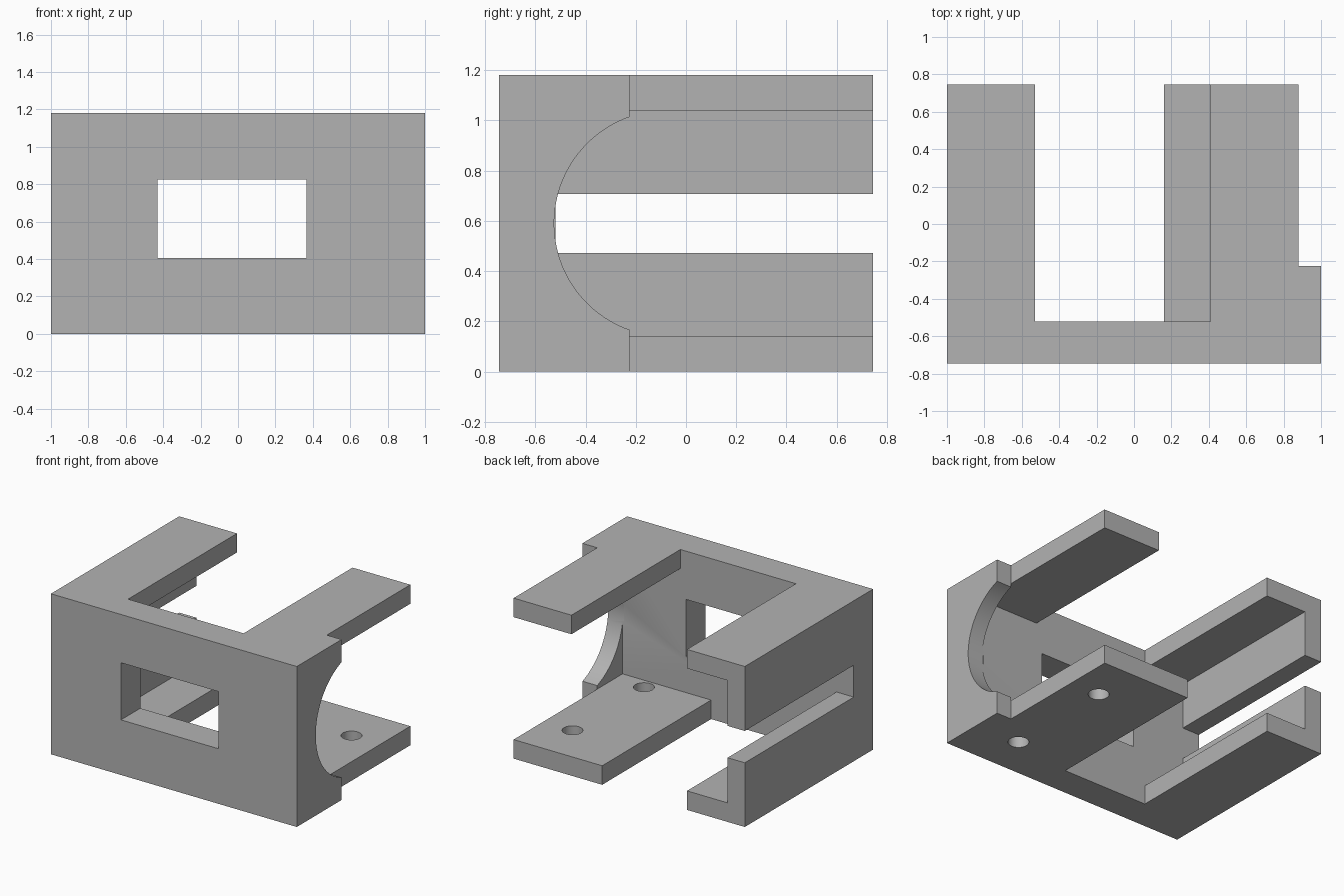
import bpy, math

if "Cube" in bpy.data.objects:
    bpy.data.objects.remove(bpy.data.objects["Cube"], do_unlink=True)

grey = bpy.data.materials.new("plain grey")
grey.use_nodes = True
grey.diffuse_color = (0.45, 0.45, 0.45, 1)
grey.node_tree.nodes["Principled BSDF"].inputs["Base Color"].default_value = (0.45, 0.45, 0.45, 1)


def box(name, x, y, z):
    """Box between the given (low, high) limits."""
    spans = (x, y, z)
    bpy.ops.mesh.primitive_cube_add(size=1, location=[(a + b) / 2 for a, b in spans])
    ob = bpy.context.object
    ob.name = name
    for v in ob.data.vertices:
        v.co = [c * (b - a) for c, (a, b) in zip(v.co, spans)]
    return ob


def rod(name, radius, depth, location, rotation=(0, 0, 0), sides=64):
    bpy.ops.mesh.primitive_cylinder_add(vertices=sides, radius=radius, depth=depth,
                                        location=location, rotation=rotation)
    bpy.context.object.name = name
    return bpy.context.object


W, D, H = 1.0, 0.745, 1.18      # half width, half depth, height
T = 0.14                        # plate thickness
INNER = -0.52                   # inner face of the front wall
FLANGE = -0.225                 # back end of the right wall
SIDE = 0.88                     # inner face of the right wall
BACK = (INNER, D + 0.2)

bracket = box("bracket", (-W, W), (-D, D), (0, H))

cutters = [
    # hollow inside, open at the back and on the right behind the short wall
    box("cavity", (-W + T, SIDE), BACK, (T, H - T)),
    box("side_opening", (0, W + 0.1), (FLANGE, D + 0.3), (T, H - T)),
    box("side_trim", (SIDE, W + 0.2), (FLANGE, D + 0.4), (-0.1, H + 0.1)),
    # gaps between the arms
    box("top_gap", (-0.53, 0.41), BACK, (H - 0.3, H + 0.2)),
    box("bottom_gap", (-0.53, 0.16), BACK, (-0.2, 0.3)),
    # long slot in the left wall and window in the front wall
    box("wall_slot", (-W - 0.1, -0.8), BACK, (0.472, 0.706)),
    box("window", (-0.43, 0.365), (-D - 0.1, INNER + 0.1), (0.405, 0.825)),
    # round bite in the short wall
    rod("round_bite", 0.449, 0.3, (1.02, -0.076, H / 2), (0, math.pi / 2, 0), 96),
]
# screw holes in the lower right arm
for y in (0.4, -0.43):
    cutters.append(rod("screw_hole", 0.07, 0.4, (0.643, y, 0.07), sides=48))

for cutter in cutters:
    cutter.hide_render = True
    mod = bracket.modifiers.new(cutter.name, 'BOOLEAN')
    mod.operation = 'DIFFERENCE'
    mod.solver = 'EXACT'
    mod.object = cutter

# bake the cuts and drop the cutters
bpy.context.view_layer.update()
graph = bpy.context.evaluated_depsgraph_get()
mesh = bpy.data.meshes.new_from_object(bracket.evaluated_get(graph))
bracket.modifiers.clear()
bracket.data = mesh
for cutter in cutters:
    bpy.data.objects.remove(cutter, do_unlink=True)

mesh.materials.clear()
mesh.materials.append(grey)
bpy.ops.object.select_all(action='DESELECT')
bracket.select_set(True)
bpy.context.view_layer.objects.active = bracket
bpy.ops.object.shade_smooth_by_angle(angle=math.radians(30))
